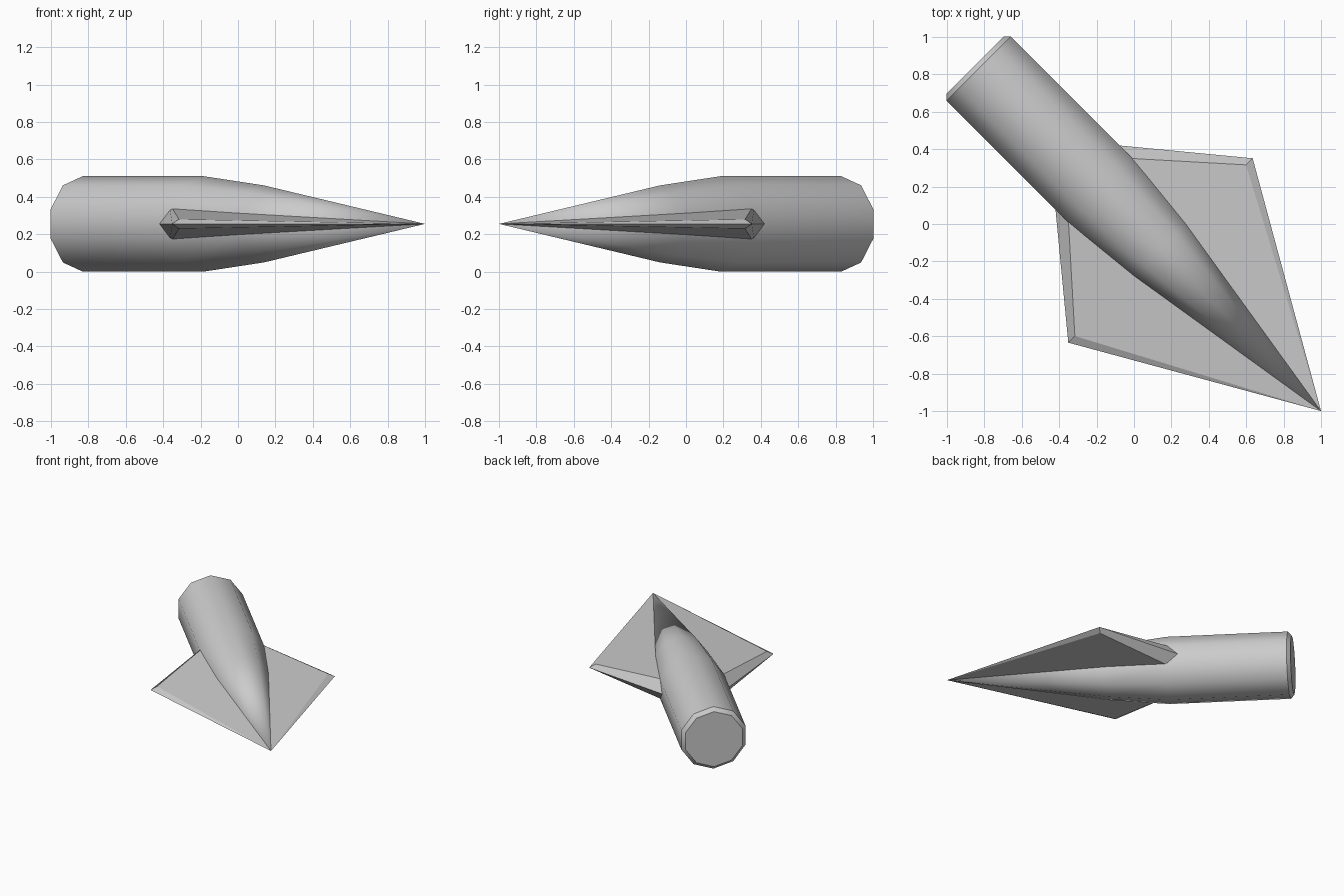
import bpy, bmesh
from math import radians, sin, cos, pi

cube = bpy.data.objects.get("Cube")
if cube:
    bpy.data.objects.remove(cube, do_unlink=True)

AXIS_Z = 0.255
SIDES = 10

grey = bpy.data.materials.new("plain_grey")
grey.use_nodes = True
colour = (0.6, 0.6, 0.6, 1)
grey.diffuse_color = colour
grey.node_tree.nodes["Principled BSDF"].inputs["Base Color"].default_value = colour


def finish(bm, name):
    """Turn a part built along local +x into an object lying on the diagonal."""
    bmesh.ops.recalc_face_normals(bm, faces=bm.faces)
    mesh = bpy.data.meshes.new(name)
    bm.to_mesh(mesh)
    bm.free()
    mesh.materials.append(grey)
    obj = bpy.data.objects.new(name, mesh)
    bpy.context.collection.objects.link(obj)
    obj.location.z = AXIS_Z
    obj.rotation_euler.z = radians(-45)
    return obj


# Shaft: ten-sided rod with a bevelled butt and a long pointed nose
bm = bmesh.new()
profile = [(-1.202, 0.226), (-1.174, 0.255), (-0.26, 0.255), (0.195, 0.206)]
rings = []
for s, r in profile:
    angles = [2 * pi * i / SIDES for i in range(SIDES)]
    rings.append([bm.verts.new((s, r * sin(a), r * cos(a))) for a in angles])
nose = bm.verts.new((1.414, 0, 0))
bm.faces.new(rings[0])
for i in range(SIDES):
    j = (i + 1) % SIDES
    for a, b in zip(rings, rings[1:]):
        bm.faces.new((a[i], a[j], b[j], b[i]))
    bm.faces.new((rings[-1][i], rings[-1][j], nose))
shaft = finish(bm, "shaft")
bpy.ops.object.select_all(action='DESELECT')
shaft.select_set(True)
bpy.context.view_layer.objects.active = shaft
bpy.ops.object.shade_smooth_by_angle(angle=radians(40))

# Blades: one quarter of a thin kite with bevelled edges, mirrored across and down
bm = bmesh.new()
tip, corner, bevel, ridge, rear = [bm.verts.new(p) for p in (
    (1.414, 0, 0), (0.2, 0.697, 0), (0.2, 0.647, 0.025),
    (-0.524, 0, 0.114), (-0.645, 0, 0))]
for face in ((tip, corner, bevel), (tip, bevel, ridge), (corner, rear, ridge, bevel)):
    bm.faces.new(face)
# Make the quarter's faces point upward before mirroring
blades = finish(bm, "blades")
if blades.data.polygons[1].normal.z < 0:
    blades.data.flip_normals()
mirror = blades.modifiers.new("mirror", 'MIRROR')
mirror.use_axis = (False, True, True)
